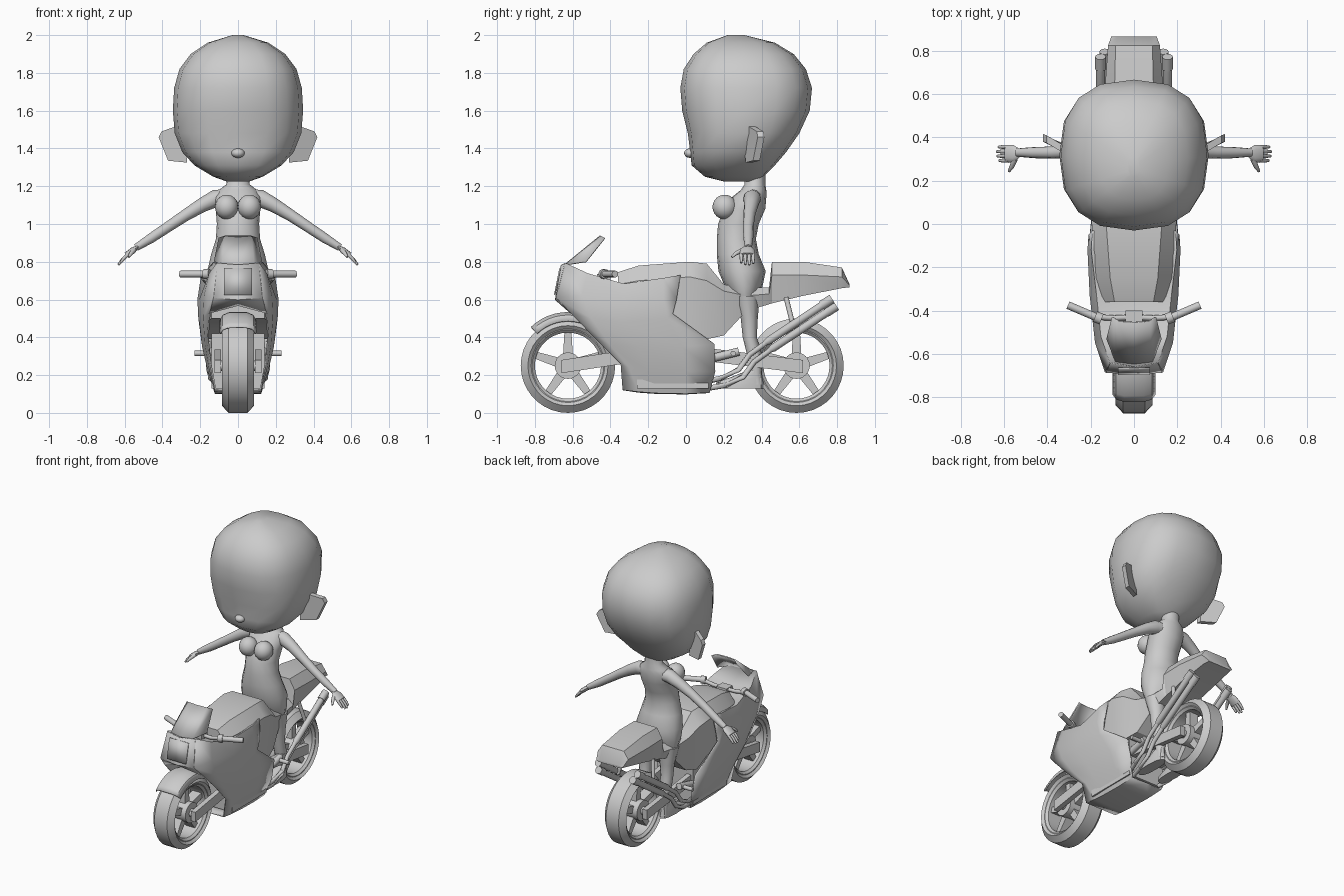
import bpy, bmesh, math
from mathutils import Vector

clay = bpy.data.materials.new("light_grey")
clay.diffuse_color = (0.6, 0.6, 0.6, 1)


def loft(name, rings, wrap=True, cap=True, loop=False, angle=30, mirror=False, solid=0):
    """Skin a list of point rings; optionally close, mirror in x and thicken."""
    bm = bmesh.new()
    vs = [[bm.verts.new(p) for p in r] for r in rings]
    n = len(vs[0])
    for i in range(len(vs) if loop else len(vs) - 1):
        a, b = vs[i], vs[(i + 1) % len(vs)]
        for j in range(n if wrap else n - 1):
            k = (j + 1) % n
            bm.faces.new((a[j], a[k], b[k], b[j]))
    if cap and wrap and not loop:
        bm.faces.new(vs[0])
        bm.faces.new(vs[-1])
    bmesh.ops.recalc_face_normals(bm, faces=bm.faces)
    me = bpy.data.meshes.new(name)
    bm.to_mesh(me)
    bm.free()
    me.materials.append(clay)
    ob = bpy.data.objects.new(name, me)
    bpy.context.collection.objects.link(ob)
    bpy.ops.object.select_all(action='DESELECT')
    ob.select_set(True)
    bpy.context.view_layer.objects.active = ob
    bpy.ops.object.shade_smooth_by_angle(angle=math.radians(angle))
    if mirror:
        ob.modifiers.new("mirror", 'MIRROR')
    if solid:
        m = ob.modifiers.new("thickness", 'SOLIDIFY')
        m.thickness, m.offset = solid, 0
    return ob


def tube(name, pts, radii, n=12, mirror=True, flat=1):
    """Round tube through points with a radius at each."""
    pts = [Vector(p) for p in pts]
    if not isinstance(radii, (list, tuple)):
        radii = [radii] * len(pts)
    rings = []
    for i, p in enumerate(pts):
        t = (pts[min(i + 1, len(pts) - 1)] - pts[max(i - 1, 0)]).normalized()
        side = t.cross(Vector((0, 1, 0)) if abs(t.y) < .9 else Vector((1, 0, 0))).normalized()
        up = t.cross(side)
        rings.append([p + radii[i] * (side * math.cos(a) * flat + up * math.sin(a))
                      for a in (math.tau * k / n for k in range(n))])
    return loft(name, rings, angle=50, mirror=mirror)


def oval(z, w, yf, yb, n=16, power=2.0, x=0):
    """Horizontal superellipse ring from half width and front/back y."""
    c, h = (yf + yb) / 2, (yb - yf) / 2
    f = lambda v: math.copysign(abs(v) ** (2 / power), v)
    return [(x + w * f(math.cos(a)), c + h * f(math.sin(a)), z)
            for a in (math.tau * k / n for k in range(n))]


def box(name, x0, x1, y0, y1, z0, z1, mirror=False):
    return loft(name, [[(x0, y0, z), (x1, y0, z), (x1, y1, z), (x0, y1, z)] for z in (z0, z1)], mirror=mirror)


def ball(name, c, r, mirror=False):
    rings = [[(c[0] + r[0] * math.sin(t) * math.cos(a), c[1] + r[1] * math.sin(t) * math.sin(a), c[2] + r[2] * math.cos(t))
              for a in (math.tau * k / 16 for k in range(16))] for t in (math.pi * (.04 + .92 * i / 10) for i in range(11))]
    return loft(name, rings, angle=60, mirror=mirror)


def lathe(name, cy, profile, n=36, a0=0, a1=360, wrap=True, solid=0):
    """Spin an (x, radius) profile about a wheel axle."""
    full = a1 - a0 == 360
    rings = []
    for k in range(n if full else n + 1):
        a = math.radians(a0 + (a1 - a0) * k / n)
        rings.append([(x, cy + r * math.cos(a), .25 + r * math.sin(a)) for x, r in profile])
    return loft(name, rings, wrap=wrap, cap=False, loop=full, solid=solid)


# Wheels: tyre, rim, hub, spokes, axle
for side, cy in (("front", -.625), ("rear", .585)):
    lathe(side + "_tyre", cy, [(.07, .195), (.085, .212), (.05, .25), (-.05, .25), (-.085, .212), (-.07, .195)])
    lathe(side + "_rim", cy, [(.07, .2), (.07, .19), (.055, .175), (-.055, .175), (-.07, .19), (-.07, .2)])
    tube(side + "_hub", [(-.07, cy, .25), (.07, cy, .25)], .07, 24, False)
    tube(side + "_axle", [(-.12, cy, .25), (.12, cy, .25)], .028, 16, False)
    for k in range(5):
        a = math.radians(90 + 72 * k)
        d, s = Vector((0, math.cos(a), math.sin(a))), Vector((0, -math.sin(a), math.cos(a)))
        c = Vector((0, cy, .25))
        loft(side + "_spoke", [[c + d * r + s * w * u + Vector((v, 0, 0)) for u, v in
             ((-1, -.035), (1, -.035), (1, .035), (-1, .035))] for r, w in ((.05, .026), (.19, .018))])
lathe("front_fender", -.625, [(-.095, .235), (-.08, .265), (-.045, .28), (.045, .28), (.08, .265), (.095, .235)],
      10, 60, 134, False, .008)

# Swing arms
for name, y0, z0, y1, z1 in (("front_arm", -.66, .245, -.3, .3), ("rear_arm", .1, .31, .62, .245)):
    loft(name, [[(.09, y, z - .035), (.125, y, z - .035), (.125, y, z + .035), (.09, y, z + .035)]
                for y, z in ((y0, z0), (y1, z1))], mirror=True)

# Fairing: half shell, rows run from the centre top down to the belly
fairing = [
    [(0, -.66, .78), (0, -.52, .71), (0, -.33, .68), (0, -.12, .66), (0, -.03, .66)],
    [(.11, -.64, .79), (.15, -.52, .735), (.17, -.33, .68), (.195, -.12, .71), (.19, -.03, .725)],
    [(.13, -.685, .61), (.175, -.55, .62), (.2, -.33, .6), (.21, -.12, .6), (.205, -.05, .6)],
    [(.15, -.61, .53), (.18, -.5, .5), (.2, -.33, .48), (.205, -.1, .5), (.2, -.07, .525)],
    [(.16, -.48, .395), (.17, -.4, .36), (.185, -.25, .35), (.185, -.02, .35), (.18, .15, .365)],
    [(.145, -.345, .26), (.15, -.3, .24), (.155, -.2, .22), (.155, 0, .22), (.155, .155, .22)],
    [(.12, -.335, .125), (.12, -.25, .115), (.12, -.15, .108), (.12, 0, .105), (.12, .125, .11)],
    [(0, -.335, .125), (0, -.25, .112), (0, -.15, .105), (0, 0, .103), (0, .125, .11)]]
loft("fairing", fairing, wrap=False, mirror=True, solid=.01)
loft("nose_panel", [[(0, -.66, .78), (.11, -.64, .79)], [(0, -.69, .6), (.13, -.685, .61)],
                    [(0, -.6, .57), (.15, -.61, .53)]], wrap=False, mirror=True, solid=.008)
loft("headlight_plate", [[(x, -.667 - .028 * t, .765 - .14 * t) for x in (-.075, .075)] for t in (0, 1)],
     wrap=False, solid=.008)
loft("windscreen", [[(0, -.645, .78), (.085, -.635, .785), (.125, -.53, .8)],
                    [(0, -.455, .935), (.07, -.45, .935), (.1, -.43, .925)]], wrap=False, mirror=True, solid=.008)
box("engine", -.14, .14, -.26, .12, .13, .42)
box("steering_column", -.04, .04, -.47, -.4, .6, .735)

# Tank, seat and tail: y, top z, top half width, half width, shoulder z, bottom half width, bottom z
secs = [(-.36, .745, .09, .14, .68, .14, .5), (-.25, .78, .11, .175, .70, .17, .48), (.02, .80, .13, .197, .72, .175, .45),
        (.11, .79, .12, .185, .70, .165, .39), (.2, .68, .1, .16, .645, .14, .41), (.32, .66, .1, .14, .62, .11, .54),
        (.44, .665, .09, .13, .63, .11, .575), (.455, .80, .09, .13, .73, .11, .58), (.62, .80, .09, .135, .73, .11, .62),
        (.825, .77, .085, .12, .72, .1, .66), (.866, .68, .075, .105, .675, .09, .665)]
loft("tank_seat_tail", [[(-wt, y, zt), (wt, y, zt), (w, y, zs), (wb, y, zb), (-wb, y, zb), (-w, y, zs)]
                        for y, zt, wt, w, zs, wb, zb in secs])

# Handlebar, grips, foot pegs
tube("handlebar", [(0, -.43, .72), (.09, -.435, .72), (.17, -.43, .735)], .013)
tube("grip", [(.165, -.435, .735), (.305, -.375, .735)], .018)
tube("grip_collar", [(.15, -.44, .735), (.18, -.428, .735)], .026)
tube("foot_peg", [(.12, .25, .315), (.23, .25, .315)], .014)
tube("peg_bracket", [(.14, .12, .285), (.14, .28, .325)], .022)

# Exhausts: two stacked pipes on each side
for dy, dz, x in ((.012, -.019, .135), (-.012, .019, .155)):
    tube("exhaust_header", [(x - .03, .12, .15 + dz), (x - .01, .2 + dy, .165 + dz), (x, .29 + dy, .21 + dz),
                            (x, .35 + dy, .29 + dz), (x, .46 + dy, .37 + dz)], .014)
    tube("exhaust_silencer", [(x, .43 + dy, .35 + dz), (x, .45 + dy, .363 + dz), (x, .74 + dy, .555 + dz)], [.014, .021, .021])
    tube("exhaust_tip", [(x, .73 + dy, .55 + dz), (x, .785 + dy, .585 + dz)], .025)
tube("exhaust_hanger", [(.11, .53, .61), (.14, .57, .45)], .013)

# Rider head, nose, ears
head = [(1.225, .06, .2, .36), (1.25, .13, .10, .41), (1.31, .23, .03, .47), (1.38, .295, .022, .53), (1.48, .335, .01, .60),
        (1.60, .345, -.02, .655), (1.72, .338, -.03, .667), (1.82, .31, -.012, .635), (1.90, .25, .04, .57),
        (1.96, .16, .11, .47), (2.0, .03, .22, .31)]
loft("head", [oval(z, w, a, b, 16, 2.5) for z, w, a, b in head], angle=70)
ball("nose", (0, .022, 1.375), (.035, .032, .025))
ear = [(.27, .33, 1.325), (.37, .37, 1.335), (.42, .395, 1.46), (.405, .39, 1.49), (.32, .34, 1.52), (.28, .32, 1.5)]
loft("ear", [[(x, y + d, z) for x, y, z in ear] for d in (-.015, .02)], mirror=True)

# Rider body
torso = [(1.27, .06, .31, .42), (1.21, .062, .31, .42), (1.18, .1, .29, .425), (1.14, .125, .24, .425), (1.08, .118, .2, .42),
         (1.0, .112, .17, .385), (.92, .117, .163, .37), (.84, .142, .163, .385), (.75, .162, .172, .422),
         (.67, .16, .205, .405), (.6, .145, .245, .38), (.54, .12, .275, .365)]
loft("torso", [oval(z, w, a, b) for z, w, a, b in torso], angle=70)
ball("breast", (.06, .205, 1.09), (.062, .065, .065), True)
legs = [(.62, .07, .25, .39), (.5, .05, .29, .38), (.4, .042, .3, .375), (.3, .042, .325, .405), (.2, .03, .34, .4), (.15, .03, .34, .41)]
loft("leg", [oval(z, w, a, b, 12, x=.085) for z, w, a, b in legs], angle=70, mirror=True)
loft("foot", [oval(z, w, a, b, 12, 2.5, .085) for z, w, a, b in
              ((.13, .04, .155, .41), (.16, .04, .16, .41), (.19, .035, .24, .405), (.23, .028, .34, .4))], mirror=True)

# Arms, palms, fingers
tube("arm", [(.06, .355, 1.14), (.12, .35, 1.135), (.19, .345, 1.1), (.28, .335, 1.045), (.37, .33, .985),
             (.46, .33, .925), (.54, .33, .875)], [.045, .046, .038, .031, .028, .026, .019])
tube("palm", [(.53, .33, .88), (.555, .325, .862), (.59, .325, .835)], [.02, .04, .04], flat=.4)
for k in range(4):
    y = .293 + .021 * k
    reach = (.03, .04, .042, .034)[k]
    tube("finger", [(.58, y, .842), (.592 + reach * .5, y, .83 - reach * .5), (.592 + reach, y, .825 - reach)], [.01, .009, .006], 8)
tube("thumb", [(.55, .3, .862), (.565, .265, .845), (.578, .243, .825)], [.013, .011, .006], 8)
